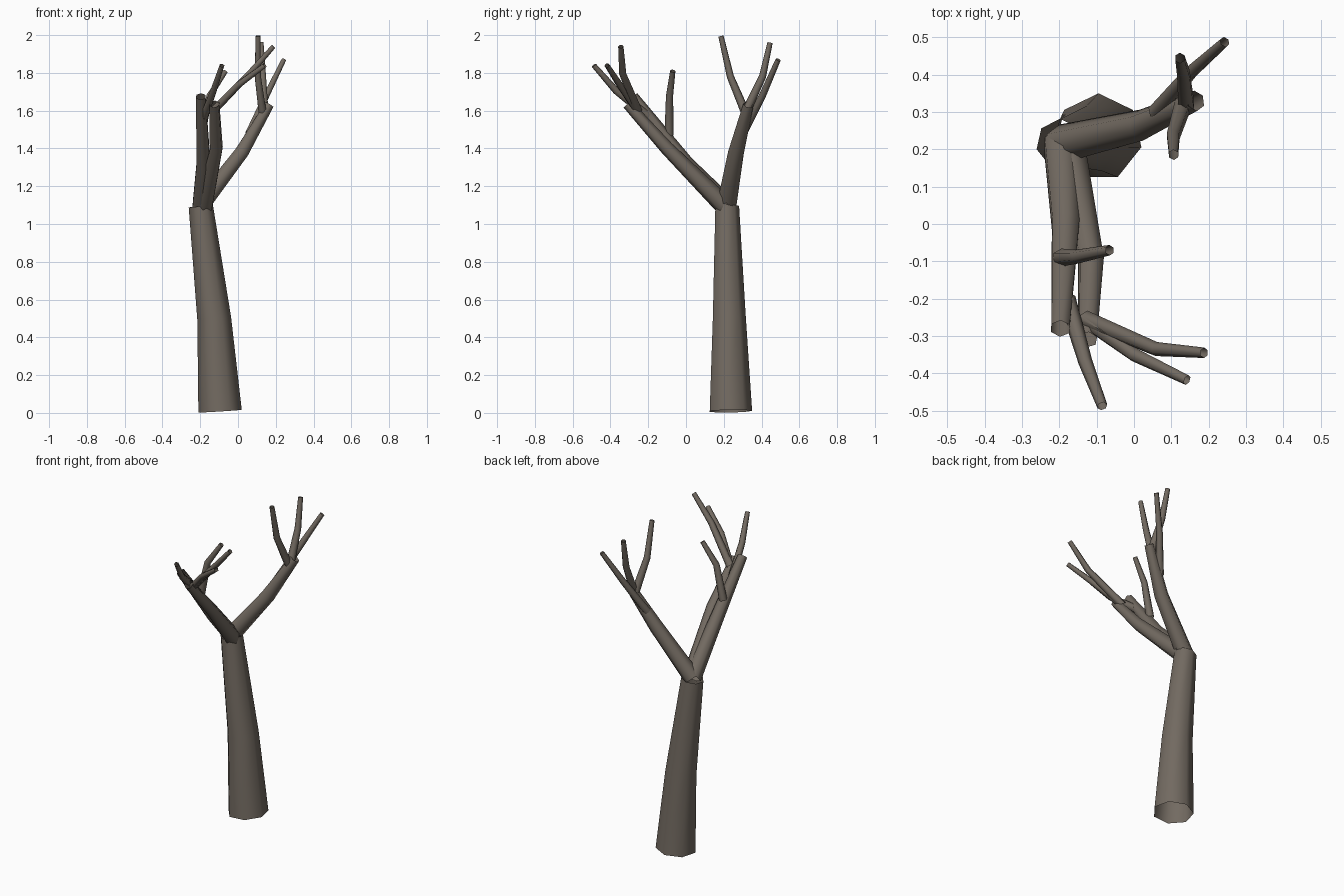
import bpy, math
from mathutils import Vector

if "Cube" in bpy.data.objects:
    bpy.data.objects.remove(bpy.data.objects["Cube"])

bark = bpy.data.materials.new("bark")
bark.diffuse_color = (0.17, 0.145, 0.12, 1)
bark.use_nodes = True
bark.node_tree.nodes["Principled BSDF"].inputs["Base Color"].default_value = bark.diffuse_color


def limb(name, points, radii, sides):
    """Open tapered tube whose rings stand square to the path."""
    pts = [Vector(p) for p in points]
    verts, faces = [], []
    side = None
    for i, (p, r) in enumerate(zip(pts, radii)):
        tangent = Vector()
        if i > 0:
            tangent += (p - pts[i - 1]).normalized()
        if i < len(pts) - 1:
            tangent += (pts[i + 1] - p).normalized()
        tangent.normalize()
        ref = side or Vector((0, 1, 0))
        side = (ref - tangent * ref.dot(tangent)).normalized()
        other = tangent.cross(side)
        for k in range(sides):
            a = 2 * math.pi * k / sides
            verts.append(p + r * (math.cos(a) * side + math.sin(a) * other))
    for i in range(len(pts) - 1):
        for k in range(sides):
            n = (k + 1) % sides
            a, b = i * sides, (i + 1) * sides
            faces.append((a + k, a + n, b + n, b + k))
    mesh = bpy.data.meshes.new(name)
    mesh.from_pydata(verts, [], faces)
    mesh.materials.append(bark)
    mesh.shade_smooth()
    obj = bpy.data.objects.new(name, mesh)
    bpy.context.collection.objects.link(obj)


# Trunk
limb("trunk", [(-0.095, 0.232, 0.009), (-0.126, 0.225, 0.5), (-0.197, 0.215, 1.095)],
     [0.118, 0.092, 0.066], 7)

# Main branches fork from the trunk top
branches = {
    "right_branch": [(-0.195, 0.215, 1.1), (0.02, 0.265, 1.38), (0.165, 0.33, 1.63)],
    "left_branch": [(-0.195, 0.215, 1.1), (-0.183, 0.0, 1.32), (-0.197, -0.28, 1.675)],
    "front_branch": [(-0.18, 0.2, 1.1), (-0.115, -0.1, 1.40), (-0.125, -0.31, 1.635)],
}
for name, path in branches.items():
    limb(name, path, [0.052, 0.042 if name != "front_branch" else 0.037, 0.028], 6)

# Twigs: root, bend, tip
twigs = [
    [(0.13, 0.315, 1.59), (0.105, 0.235, 1.78), (0.106, 0.185, 1.995)],
    [(0.14, 0.32, 1.60), (0.132, 0.405, 1.78), (0.123, 0.445, 1.96)],
    [(0.06, 0.30, 1.48), (0.15, 0.405, 1.68), (0.243, 0.488, 1.87)],
    [(-0.195, -0.09, 1.47), (-0.15, -0.087, 1.68), (-0.065, -0.07, 1.81)],
    [(-0.13, -0.255, 1.60), (0.06, -0.335, 1.795), (0.188, -0.345, 1.94)],
    [(-0.13, -0.255, 1.60), (0.0, -0.35, 1.735), (0.142, -0.418, 1.84)],
    [(-0.18, -0.20, 1.57), (-0.13, -0.37, 1.705), (-0.085, -0.488, 1.84)],
]
for i, path in enumerate(twigs):
    limb(f"twig_{i + 1}", path, [0.024, 0.019, 0.014], 6)
